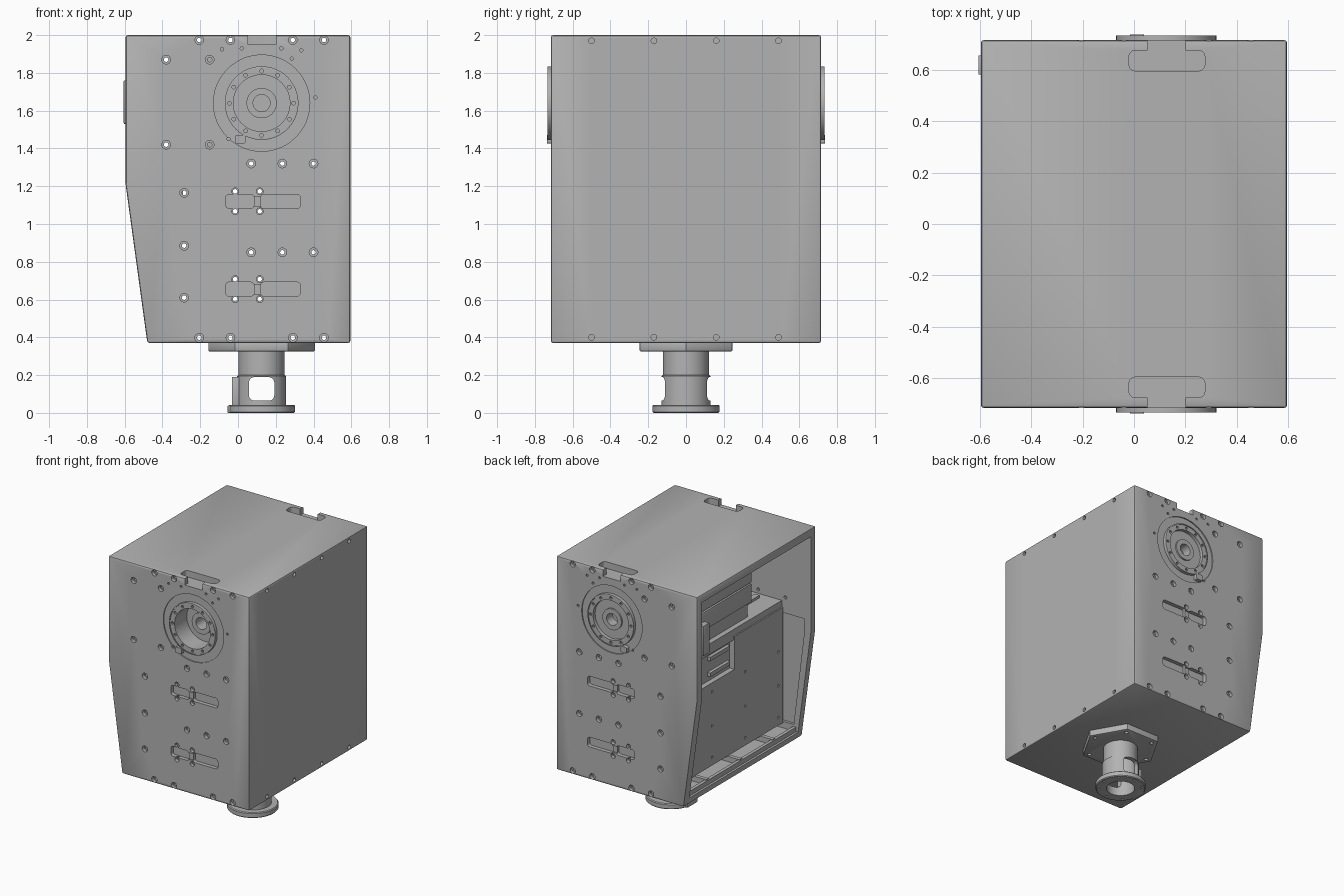
import bpy, bmesh, math
from mathutils import Vector

cube = bpy.data.objects.get("Cube")
if cube:
    bpy.data.objects.remove(cube, do_unlink=True)

grey = bpy.data.materials.new("machined_grey")
grey.use_nodes = True
GREY = (0.45, 0.45, 0.45, 1)
grey.diffuse_color = GREY
grey.node_tree.nodes["Principled BSDF"].inputs["Base Color"].default_value = GREY

CX, DISC_Z = 0.125, 1.64      # shared axis of the discs and the stem
FACE, WALL = 0.715, 0.06      # half depth and end panel thickness


def place(axis, u, v, w):
    return Vector({"x": (w, u, v), "y": (u, w, v), "z": (u, v, w)}[axis])


def rounded(cx, cy, w, h, r, n=5):
    """Outline of a rounded rectangle."""
    pts = []
    for i, (sx, sy) in enumerate([(1, 1), (-1, 1), (-1, -1), (1, -1)]):
        for k in range(n + 1):
            a = math.pi / 2 * (i + k / n)
            pts.append((cx + sx * (w / 2 - r) + r * math.cos(a),
                        cy + sy * (h / 2 - r) + r * math.sin(a)))
    return pts


def circle(cx, cy, r, n=24):
    return [(cx + r * math.cos(math.tau * i / n), cy + r * math.sin(math.tau * i / n)) for i in range(n)]


def prism(bm, pts, axis, lo, hi):
    a = [bm.verts.new(place(axis, u, v, lo)) for u, v in pts]
    b = [bm.verts.new(place(axis, u, v, hi)) for u, v in pts]
    bm.faces.new(a)
    bm.faces.new(b[::-1])
    for i in range(len(a)):
        j = (i + 1) % len(a)
        bm.faces.new((a[j], a[i], b[i], b[j]))


def box(bm, x, y, z):
    prism(bm, [(x[0], y[0]), (x[1], y[0]), (x[1], y[1]), (x[0], y[1])], "z", *z)


def lathe(bm, profile, axis, cu, cv, closed, n=48):
    """Spin (radius, position) points around an axis."""
    rings = []
    for r, w in profile:
        if r == 0:
            rings.append([bm.verts.new(place(axis, cu, cv, w))] * n)
        else:
            rings.append([bm.verts.new(place(axis, u, v, w)) for u, v in circle(cu, cv, r, n)])
    pairs = list(zip(rings, rings[1:])) + ([(rings[-1], rings[0])] if closed else [])
    for p, q in pairs:
        for i in range(n):
            j = (i + 1) % n
            bm.faces.new(list(dict.fromkeys((p[i], p[j], q[j], q[i]))))


def make(name, bm, bevel=0, cutter=None):
    bmesh.ops.recalc_face_normals(bm, faces=bm.faces)
    if bevel:
        bmesh.ops.bevel(bm, geom=bm.edges[:], offset=bevel, segments=2, profile=0.5, affect="EDGES")
    mesh = bpy.data.meshes.new(name)
    bm.to_mesh(mesh)
    bm.free()
    ob = bpy.data.objects.new(name, mesh)
    bpy.context.collection.objects.link(ob)
    mesh.materials.append(grey)
    if cutter:
        tool = make(name + "_cutter", cutter)
        tool.hide_render = True
        mod = ob.modifiers.new("cut", "BOOLEAN")
        mod.object, mod.operation, mod.solver, mod.use_self = tool, "DIFFERENCE", "EXACT", True
        bpy.context.view_layer.update()
        ob.data = bpy.data.meshes.new_from_object(ob.evaluated_get(bpy.context.evaluated_depsgraph_get()))
        ob.data.name = name
        ob.modifiers.clear()
        bpy.data.objects.remove(tool, do_unlink=True)
    bpy.ops.object.select_all(action="DESELECT")
    bpy.context.view_layer.objects.active = ob
    ob.select_set(True)
    bpy.ops.object.shade_smooth_by_angle(angle=math.radians(30))
    return ob


# Housing: tapered case, hollow and open on the -x side
body = bmesh.new()
prism(body, [(-0.595, 2), (0.595, 2), (0.595, 0.37), (-0.48, 0.37), (-0.595, 1.21)], "y", -FACE, FACE)
cut = bmesh.new()
box(cut, (-0.9, 0.555), (-FACE + WALL, FACE - WALL), (0.42, 1.94))

# Bolt holes through both end panels, counterbored outside
bolts = [(x, z) for x in (-0.205, -0.04, 0.29, 0.455) for z in (0.398, 1.974)]
bolts += [(x, z) for x in (0.07, 0.235, 0.4) for z in (0.85, 1.32)]
bolts += [(-0.285, z) for z in (0.61, 0.885, 1.165)]
bolts += [(x, z) for x in (-0.38, -0.15) for z in (1.42, 1.87)]
slots = (0.655, 1.12)
bolts += [(x, z + s * 0.053) for x in (-0.015, 0.115) for z in slots for s in (-1, 1)]
pins = [(-0.085, 1.925), (0.02, 1.93), (0.23, 1.93), (0.335, 1.92), (0.285, 1.875), (0.41, 1.67), (-0.05, 1.45)]
for x, z in bolts:
    prism(cut, circle(x, z, 0.012, 12), "y", -0.9, 0.9)
for s in (-1, 1):
    def pocket(pts, depth):
        prism(cut, pts, "y", *sorted((s * 0.8, s * (FACE - depth))))
    for x, z in bolts:
        pocket(circle(x, z, 0.018 if (x, z) in bolts[-8:] else 0.023, 16), 0.025)
    for x, z in pins:
        pocket(circle(x, z, 0.009, 10), 0.02)
    for z in slots:
        pocket(rounded(0.01, z, 0.15, 0.074, 0.018), 0.03)
        pocket(rounded(0.225, z, 0.21, 0.074, 0.018), 0.03)
        pocket(rounded(0.1, z, 0.06, 0.05, 0.005), 0.01)
    pocket(circle(CX, DISC_Z, 0.255, 48), 0.008)
    prism(cut, circle(CX, DISC_Z, 0.19, 48), "y", *sorted((s * 0.8, s * 0.6)))
    # Grip pocket in the roof with its open channel
    prism(cut, rounded(0.128, s * 0.635, 0.295, 0.08, 0.025), "z", 1.95, 2.1)
    box(cut, (0.052, 0.2), sorted((s * 0.65, s * 0.8)), (1.95, 2.1))
    # Shallow panel recess on the inner faces of the end panels
    prism(cut, [(-0.54, 1.3), (0.5, 1.3), (0.5, 0.47), (-0.45, 0.47), (-0.54, 1.2)],
          "y", *sorted((s * 0.6, s * 0.675)))
# Side wall bolt holes
for y in (-0.5, -0.17, 0.16, 0.49):
    for z in (0.4, 1.97):
        prism(cut, circle(y, z, 0.015, 14), "x", 0.575, 0.7)
make("housing", body, 0.012, cut)

# Bearing discs: deep cup at the front, shallow hub at the back
for name, s, cup, hub in (("front_disc", -1, 0.15, 0.11), ("back_disc", 1, 0.03, 0.018)):
    outer = FACE + 0.017
    prof = [(0, cup + 0.09), (0.165, cup + 0.09), (0.165, 0.065), (0.195, 0.065), (0.195, 0),
            (0.188, -0.001), (0.188, 0.004), (0.15, 0.004), (0.15, cup), (0.08, cup),
            (0.08, hub), (0.045, hub), (0.045, cup + 0.06), (0, cup + 0.06)]
    bm = bmesh.new()
    lathe(bm, [(r, s * (outer - d)) for r, d in prof], "y", CX, DISC_Z, False)
    holes = bmesh.new()
    for x, z in circle(CX, DISC_Z, 0.17, 12):
        prism(holes, circle(x, z, 0.01, 10), "y", *sorted((s * 0.8, s * (outer - 0.03))))
    make(name, bm, 0, holes)
    clip = bmesh.new()
    prism(clip, rounded(0.012, 1.448, 0.055, 0.045, 0.01), "y", *sorted((s * 0.69, s * 0.737)))
    make(name + "_clip", clip)

# Interior shelf, with a raised back rail
bm = bmesh.new()
box(bm, (-0.35, 0.555), (-0.655, 0.655), (1.35, 1.39))
box(bm, (-0.35, -0.31), (-0.655, 0.655), (1.31, 1.35))
box(bm, (-0.2, -0.16), (-0.6, 0.6), (1.39, 1.41))
make("shelf", bm)

# Equipment panel with a set back corner
bm = bmesh.new()
box(bm, (-0.36, -0.32), (-0.655, 0.655), (0.46, 1.09))
box(bm, (-0.36, -0.32), (-0.655, -0.07), (1.09, 1.34))
drill = bmesh.new()
for y in (-0.6, -0.2, 0.2, 0.6):
    for z in (0.52, 0.76, 1.02):
        prism(drill, circle(y, z, 0.01, 10), "x", -0.4, -0.34)
make("equipment_panel", bm, 0, drill)
bm = bmesh.new()
box(bm, (-0.32, -0.29), (-0.07, 0.655), (1.09, 1.31))
box(bm, (-0.345, -0.32), (-0.04, 0.2), (1.13, 1.16))
box(bm, (-0.345, -0.32), (-0.04, 0.2), (1.25, 1.28))
make("control_module", bm)

# Stacked units in the upper bay
for i, (lo, hi) in enumerate(((1.5, 1.64), (1.65, 1.79), (1.8, 1.94))):
    bm = bmesh.new()
    box(bm, (-0.33, 0.5), (-0.32, 0.5), (lo, hi))
    make("upper_unit_%d" % (i + 1), bm, 0.004)
bm = bmesh.new()
box(bm, (-0.31, 0.48), (-0.3, 0.48), (1.39, 1.93))
make("upper_unit_core", bm)

# Latch post beside the opening
bm = bmesh.new()
box(bm, (-0.605, -0.56), (0.58, 0.655), (1.53, 1.76))
make("latch_post", bm, 0.004)

# Floor ribs and lip inside the case
bm = bmesh.new()
for y in (-0.4, 0, 0.4):
    box(bm, (-0.46, 0.555), (y - 0.015, y + 0.015), (0.415, 0.46))
box(bm, (-0.47, -0.445), (-0.655, 0.655), (0.415, 0.455))
make("floor_ribs", bm)

# Hexagonal mounting flange under the floor
bm = bmesh.new()
prism(bm, circle(CX, 0, 0.283, 6), "z", 0.325, 0.375)
holes = bmesh.new()
for x, y in circle(CX, 0, 0.235, 6):
    prism(holes, circle(x, y, 0.014, 12), "z", 0.3, 0.345)
make("hex_flange", bm, 0.006, holes)

# Hollow stem with foot flange and side windows
bm = bmesh.new()
lathe(bm, [(0.1, 0), (0.172, 0), (0.178, 0.006), (0.178, 0.036), (0.172, 0.042), (0.13, 0.042),
           (0.13, 0.195), (0.122, 0.2), (0.122, 0.34), (0.1, 0.34)], "z", CX, 0, True)
holes = bmesh.new()
prism(holes, rounded(CX, 0.127, 0.135, 0.125, 0.03), "y", -0.3, 0.3)
for x, y in circle(CX, 0, 0.153, 8):
    prism(holes, circle(x, y, 0.01, 10), "z", -0.1, 0.02)
make("stem", bm, 0, holes)
bm = bmesh.new()
box(bm, (-0.032, 0.015), (-0.05, 0.05), (0.04, 0.19))
box(bm, (-0.055, 0), (-0.06, 0.06), (0, 0.04))
make("stem_key", bm, 0.004)
